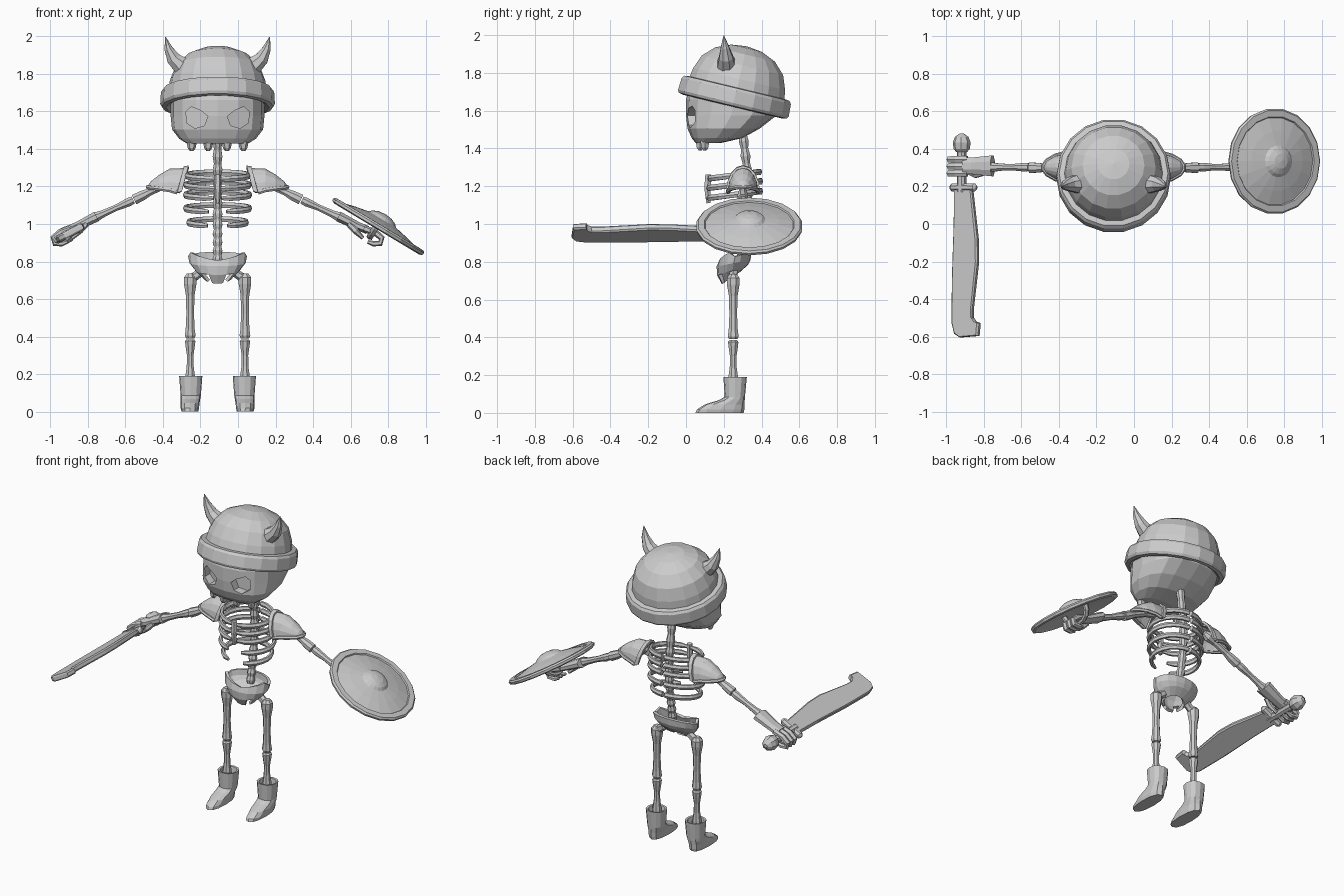
import bpy, bmesh, math
from mathutils import Vector, Matrix

if "Cube" in bpy.data.objects:
    bpy.data.objects.remove(bpy.data.objects["Cube"])

CX = -0.109  # body centre line
grey = bpy.data.materials.new("bone_grey")
grey.diffuse_color = (0.6, 0.6, 0.6, 1)
grey.use_nodes = True
grey.node_tree.nodes["Principled BSDF"].inputs["Base Color"].default_value = grey.diffuse_color


def make(name, verts, faces, matrix=None):
    bm = bmesh.new()
    vs = [bm.verts.new(v) for v in verts]
    for f in faces:
        bm.faces.new([vs[i] for i in f])
    bmesh.ops.recalc_face_normals(bm, faces=bm.faces)
    me = bpy.data.meshes.new(name)
    bm.to_mesh(me)
    bm.free()
    me.materials.append(grey)
    ob = bpy.data.objects.new(name, me)
    bpy.context.collection.objects.link(ob)
    if matrix:
        ob.matrix_world = matrix
    return ob


def loft(name, rings, caps=(True, True), loop=False, skip=(), matrix=None):
    """Skin a list of equal-length rings; skip holds (ring, side) faces left open."""
    n, m = len(rings[0]), len(rings)
    faces = []
    for i in range(m if loop else m - 1):
        for j in range(n):
            if (i, j) not in skip:
                k, a, b = (j + 1) % n, i * n, ((i + 1) % m) * n
                faces.append((a + j, a + k, b + k, b + j))
    if caps[0]:
        faces.append(tuple(range(n)))
    if caps[1]:
        faces.append(tuple(range((m - 1) * n, m * n)))
    return make(name, [v for r in rings for v in r], faces, matrix)


def tube(name, pts, radii, sides=8, ref=(0, 1, 0), wide=1.0, matrix=None):
    """Tube along points; wide stretches the section along ref."""
    pts, ref, rings = [Vector(p) for p in pts], Vector(ref), []
    for i, p in enumerate(pts):
        t = (pts[min(i + 1, len(pts) - 1)] - pts[max(i - 1, 0)]).normalized()
        s = (ref - t * ref.dot(t)).normalized()
        u = t.cross(s)
        rings.append([p + s * math.cos(a) * radii[i] * wide + u * math.sin(a) * radii[i]
                      for a in [math.tau * (j + .5) / sides for j in range(sides)]])
    return loft(name, rings, matrix=matrix)


def lathe(name, profile, sides, matrix):
    rings = [[(max(r, .002) * math.cos(math.tau * j / sides),
               max(r, .002) * math.sin(math.tau * j / sides), z)
              for j in range(sides)] for r, z in profile]
    return loft(name, rings, matrix=matrix)


def oval(cx, z, hx, yf, yb, n=16, e=1.0):
    p = lambda v: math.copysign(abs(v) ** e, v)
    return [(cx + hx * p(math.cos(math.tau * j / n)),
             (yf + yb) / 2 + (yb - yf) / 2 * p(math.sin(math.tau * j / n)), z) for j in range(n)]


def solidify(ob, t):
    mod = ob.modifiers.new("thickness", 'SOLIDIFY')
    mod.thickness = t
    mod.offset = -1


def prism(name, outline, y0, y1):
    n = len(outline)
    rings = [[(x, y(x) if callable(y) else y, z) for x, z in outline] for y in (y0, y1)]
    return loft(name, rings)


# Skull with angry eye sockets
skull = loft("skull", [oval(CX, z, hx, f, b, 16, .82) for z, hx, f, b in (
    (1.43, .165, .05, .19), (1.455, .205, .03, .30), (1.505, .243, .008, .39),
    (1.575, .25, 0, .48), (1.66, .25, 0, .51), (1.75, .225, .03, .45))])
for s in (-1, 1):
    eye = [(CX + s * x, z) for x, z in ((.052, 1.575), (.09, 1.605), (.14, 1.625), (.168, 1.60),
                                        (.165, 1.54), (.12, 1.51), (.07, 1.525))]
    cut = prism("eye_cutter", eye, -.1, lambda x: .04 + .35 * abs(x - CX))
    cut.hide_render = True
    cut.hide_set(True)
    mod = skull.modifiers.new("socket", 'BOOLEAN')
    mod.operation, mod.object, mod.solver = 'DIFFERENCE', cut, 'EXACT'
    # Upper teeth
    for off, y in ((.05, .075), (.138, .10)):
        x = CX + s * off
        tube("tooth", [(x, y, 1.47), (x, y, 1.43), (x, y, 1.405), (x, y, 1.388)],
             [.024, .026, .021, .009], 6)

# Helmet with rolled brim, tipped backwards
tilt = Matrix.Translation((CX, .258, 1.67)) @ Matrix.Rotation(math.radians(-13.5), 4, 'X')
lathe("helmet", [(.25, .04), (.255, -.04), (.275, -.05), (.298, -.045), (.306, -.03), (.302, .035),
                 (.29, .05), (.262, .053), (.254, .10), (.225, .175), (.165, .234), (.085, .268),
                 (0, .278)], 18, tilt)
for s in (-1, 1):
    tube("horn", [(CX + s * x, y, z) for x, y, z in (
        (.14, .215, 1.82), (.195, .214, 1.845), (.235, .212, 1.882), (.262, .206, 1.935),
        (.278, .2, 1.998))], [.056, .052, .04, .024, .002], 8)

# Spine
path = [(.285, .79), (.30, .88), (.315, .97), (.33, 1.08), (.33, 1.2), (.32, 1.32), (.30, 1.48)]
pts, radii = [], []
for i in range(25):
    q = i / 24 * 6
    k = min(int(q), 5)
    y, z = [path[k][c] + (path[k + 1][c] - path[k][c]) * (q - k) for c in (0, 1)]
    pts.append((CX, y, z))
    radii.append(.028 if i % 2 else .021)
tube("spine", pts, radii)

# Ribs, sternum
for z, hx, hy, gap in ((1.24, .165, .135, .05), (1.19, .17, .14, .05), (1.137, .172, .14, .12),
                       (1.065, .172, .14, .28), (.99, .155, .13, .35)):
    for s in (-1, 1):
        arc = [.05 + (math.pi - gap - .05) * i / 10 for i in range(11)]
        tube("rib", [(CX + s * hx * math.sin(a), .255 + hy * math.cos(a), z + .018 + .018 * math.cos(a))
                     for a in arc], [.014] + [.013] * 9 + [.008], 6, (0, 0, 1), 1.35)
tube("sternum", [(CX, .118, 1.262), (CX, .114, 1.19), (CX, .118, 1.11)], [.018, .02, .012], 6)

# Pelvis: open bowl, higher at the back, with two front holes
rings = []
for hx, f, b, zf, zb in ((.157, .175, .345, .805, .85), (.15, .162, .342, .775, .81),
                         (.122, .165, .33, .728, .785), (.075, .19, .285, .682, .745)):
    ring = oval(CX, 0, hx, f, b)
    rings.append([(x, y, zf + (zb - zf) * (y - f) / (b - f) + (.3 * abs(x - CX) ** 1.2
                  if hx > .155 and y < .26 else 0)) for x, y, _ in ring])
solidify(loft("pelvis", rings, (False, False), skip={(2, 10), (2, 13)}), .018)

for s in (-1, 1):
    # Leg bones
    lx = lambda o: CX + s * o
    tube("thigh_bone", [(lx(.146), .25, z) for z in (.735, .715, .68, .62, .52, .44, .405, .39)],
         [.02, .036, .036, .025, .022, .026, .031, .024], 8)
    tube("hip_joint", [(lx(.15), .25, .70), (lx(.115), .25, .725), (lx(.09), .252, .745)],
         [.028, .023, .024], 6)
    tube("shin_bone", [(lx(.146), .25, z) for z in (.385, .375, .345, .30, .24, .18, .12)],
         [.022, .03, .026, .019, .02, .029, .03], 8)
    # Boot with hollow top
    loft("boot", [oval(lx(o), z, hx, f, b, 12, .85) for o, z, hx, f, b in (
        (.143, .13, .04, .225, .30), (.143, .188, .05, .21, .31), (.143, .19, .062, .198, .322),
        (.143, .085, .054, .205, .312), (.145, .068, .053, .175, .311), (.147, .045, .051, .10, .31),
        (.148, .018, .049, .058, .309), (.147, 0, .045, .05, .305))])
    # Arm bones
    tube("upper_arm_bone", [(lx(o), .30, z) for o, z in (
        (.19, 1.25), (.22, 1.235), (.27, 1.213), (.36, 1.172), (.40, 1.152), (.445, 1.13))],
         [.02, .034, .022, .021, .028, .03])
    tube("forearm_bone", [(lx(o), .303, z) for o, z in (
        (.45, 1.128), (.475, 1.116), (.54, 1.087), (.61, 1.055), (.65, 1.037), (.70, 1.01))],
         [.022, .025, .018, .021, .028, .024])
    # Hand: flared cuff and curled fingers
    tube("hand", [(lx(o), .31, z) for o, z in (
        (.645, 1.04), (.665, 1.03), (.75, .988), (.80, .968))], [.03, .029, .024, .024], 8, wide=2.0)
    for i in range(3):
        y = .27 + .037 * i
        tube("finger", [(lx(o), y, z) for o, z in (
            (.78, .976), (.84, .955), (.876, .925), (.868, .897), (.83, .895), (.80, .905))],
             [.018, .018, .017, .016, .015, .009], 6, wide=1.15)
    tube("thumb", [(lx(.70), .27, 1.0), (lx(.735), .262, .965), (lx(.775), .275, .925)],
         [.016, .018, .01], 6)
    # Shoulder pad: half dome narrowing outwards, lipped at the body side
    rows = []
    for o, w, z0, h in ((.155, .088, 1.175, .137), (.18, .09, 1.168, .14), (.182, .08, 1.168, .13),
                        (.255, .077, 1.18, .115), (.31, .062, 1.188, .075), (.355, .036, 1.193, .035),
                        (.372, .012, 1.197, .008)):
        rows.append([(lx(o + .035 * (1 - math.sin(a)) * (o < .2)), .302 + w * math.cos(a),
                      z0 + h * math.sin(a)) for a in [math.pi * j / 8 for j in range(9)]])
    solidify(loft("shoulder_pad", rows, (False, False), skip={(i, 8) for i in range(9)}), .015)
    # Flared hem along the lower edge of the pad
    hem = [r[0] for r in rows[2:]] + [r[-1] for r in reversed(rows[2:])]
    tube("pad_hem", hem, [.012] * len(hem), 6, (0, 0, 1))

# Cleaver sword: blade, guard, grip, pommel
frame = Matrix.Translation((-.91, 0, .945)) @ Matrix.Rotation(math.radians(-28), 4, 'Y')
outline = [(-.955, .19), (-.957, 0), (-.967, -.3), (-.968, -.53), (-.955, -.585), (-.925, -.605),
           (-.828, -.597), (-.822, -.53), (-.84, -.525), (-.858, -.50), (-.858, -.45),
           (-.83, -.2), (-.832, -.08), (-.862, .19)]
loc = [((x + .91) / .883, y) for x, y in outline]
mid = [(x * .9, y * .985 - .004) for x, y in loc]
loft("blade", [[(x, y, -.018) for x, y in mid], [(x, y, -.01) for x, y in loc],
               [(x, y, .01) for x, y in loc], [(x, y, .018) for x, y in mid]], matrix=frame)
tube("guard", [(x, .195, 0) for x in (-.08, -.066, 0, .066, .08)], [.01, .023, .024, .023, .01],
     8, matrix=frame)
tube("grip", [(-.01, .17, 0), (-.01, .30, 0), (-.01, .42, 0)], [.026, .024, .026], 8, (1, 0, 0),
     matrix=frame)
tube("pommel", [(-.01, y, 0) for y in (.385, .40, .435, .465, .482)], [.03, .043, .048, .036, .012],
     8, (1, 0, 0), matrix=frame)

# Round shield with rim and boss, and the strap behind it
frame = Matrix.Translation((.747, .335, .985)) @ Matrix.Rotation(math.radians(31), 4, 'Y')
lathe("shield", [(0, .02), (.12, .008), (.24, -.008), (.262, -.014), (.28, -.008), (.283, .006),
                 (.274, .016), (.24, .017), (.235, .01), (.16, .03), (.085, .045), (.07, .06),
                 (.04, .073), (0, .078)], 18, frame)
tube("strap", [(-.01, .1 * math.cos(a), .015 - .085 * math.sin(a))
               for a in [math.pi * i / 8 for i in range(9)]], [.014] * 9, 6, (1, 0, 0), 1.4, frame)
